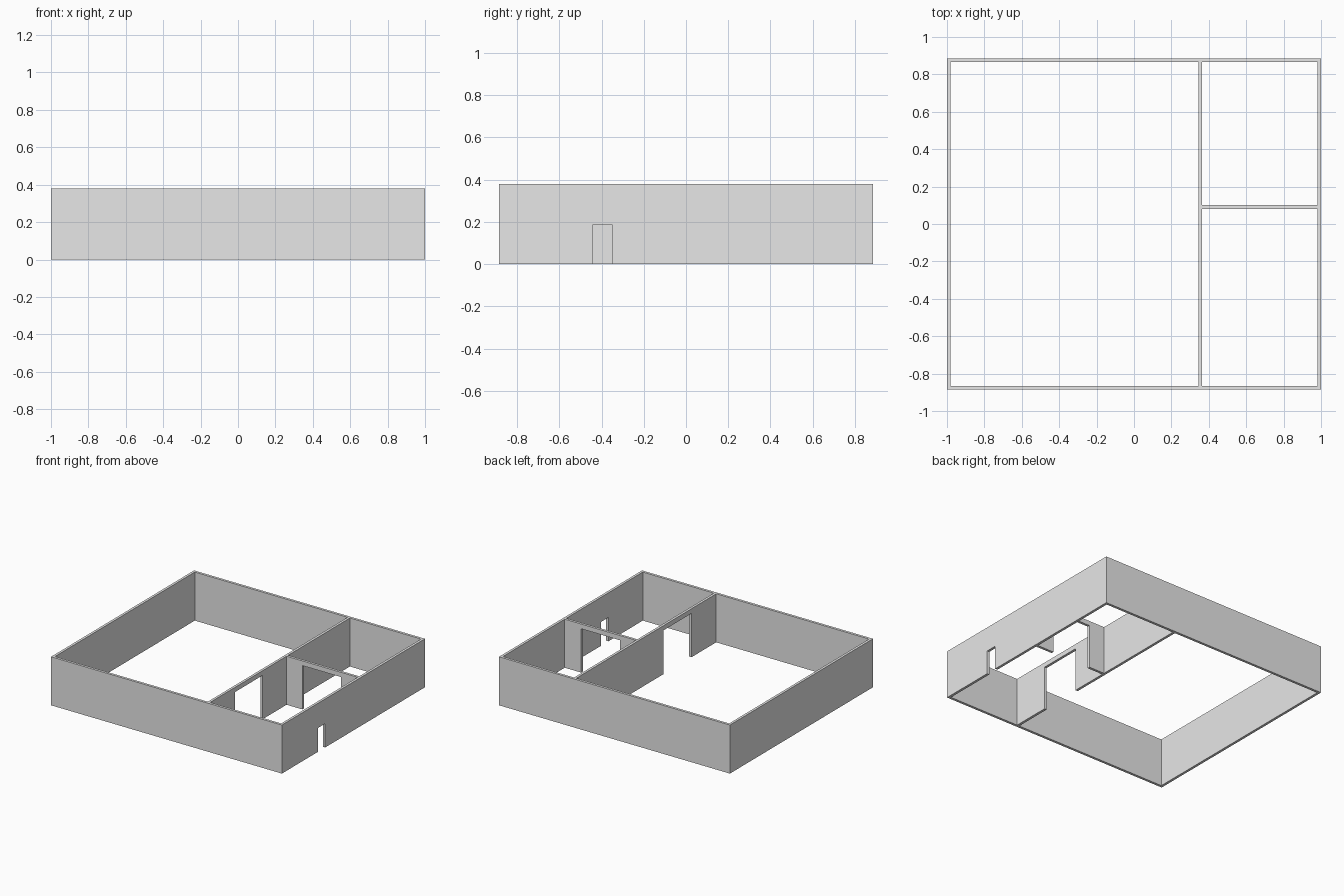
import bpy
import bmesh
from mathutils import Vector

cube = bpy.data.objects.get("Cube")
if cube:
    bpy.data.objects.remove(cube, do_unlink=True)

HALF_X, HALF_Y = 1.0, 0.885
HEIGHT, THICK = 0.38, 0.02
IN_X, IN_Y = HALF_X - THICK, HALF_Y - THICK

grey = bpy.data.materials.new("wall_grey")
grey.use_nodes = True
colour = (0.8, 0.8, 0.8, 1.0)
grey.diffuse_color = colour
grey.node_tree.nodes["Principled BSDF"].inputs["Base Color"].default_value = colour


def wall(name, axis, start, end, centre, door=None):
    """Extrude an upright wall outline; door = (from, to, height) notches the foot."""
    outline = [(start, 0)]
    if door:
        a, b, top = door
        outline += [(a, 0), (a, top), (b, top), (b, 0)]
    outline += [(end, 0), (end, HEIGHT), (start, HEIGHT)]

    def place(along, across, z):
        return (along, across, z) if axis == "x" else (across, along, z)

    bm = bmesh.new()
    low = centre - THICK / 2
    face = bm.faces.new([bm.verts.new(place(u, low, z)) for u, z in outline])
    result = bmesh.ops.extrude_face_region(bm, geom=[face])
    verts = [g for g in result["geom"] if isinstance(g, bmesh.types.BMVert)]
    bmesh.ops.translate(bm, verts=verts, vec=Vector(place(0, THICK, 0)))
    bmesh.ops.recalc_face_normals(bm, faces=bm.faces)
    mesh = bpy.data.meshes.new(name)
    bm.to_mesh(mesh)
    bm.free()
    mesh.materials.append(grey)
    obj = bpy.data.objects.new(name, mesh)
    bpy.context.collection.objects.link(obj)
    return obj


# Outer walls, with a small doorway on the left side
edge_x, edge_y = HALF_X - THICK / 2, HALF_Y - THICK / 2
wall("front_wall", "x", -HALF_X, HALF_X, -edge_y)
wall("back_wall", "x", -HALF_X, HALF_X, edge_y)
wall("right_wall", "y", -IN_Y, IN_Y, -edge_x)
wall("left_wall", "y", -IN_Y, IN_Y, edge_x, door=(-0.44, -0.35, 0.187))

# Inner partitions with wide openings
PART_X, PART_Y = 0.354, 0.091
wall("long_partition", "y", -IN_Y, IN_Y, PART_X, door=(-0.56, -0.215, 0.343))
wall("short_partition", "x", PART_X + THICK / 2, IN_X, PART_Y, door=(0.50, 0.837, 0.343))
